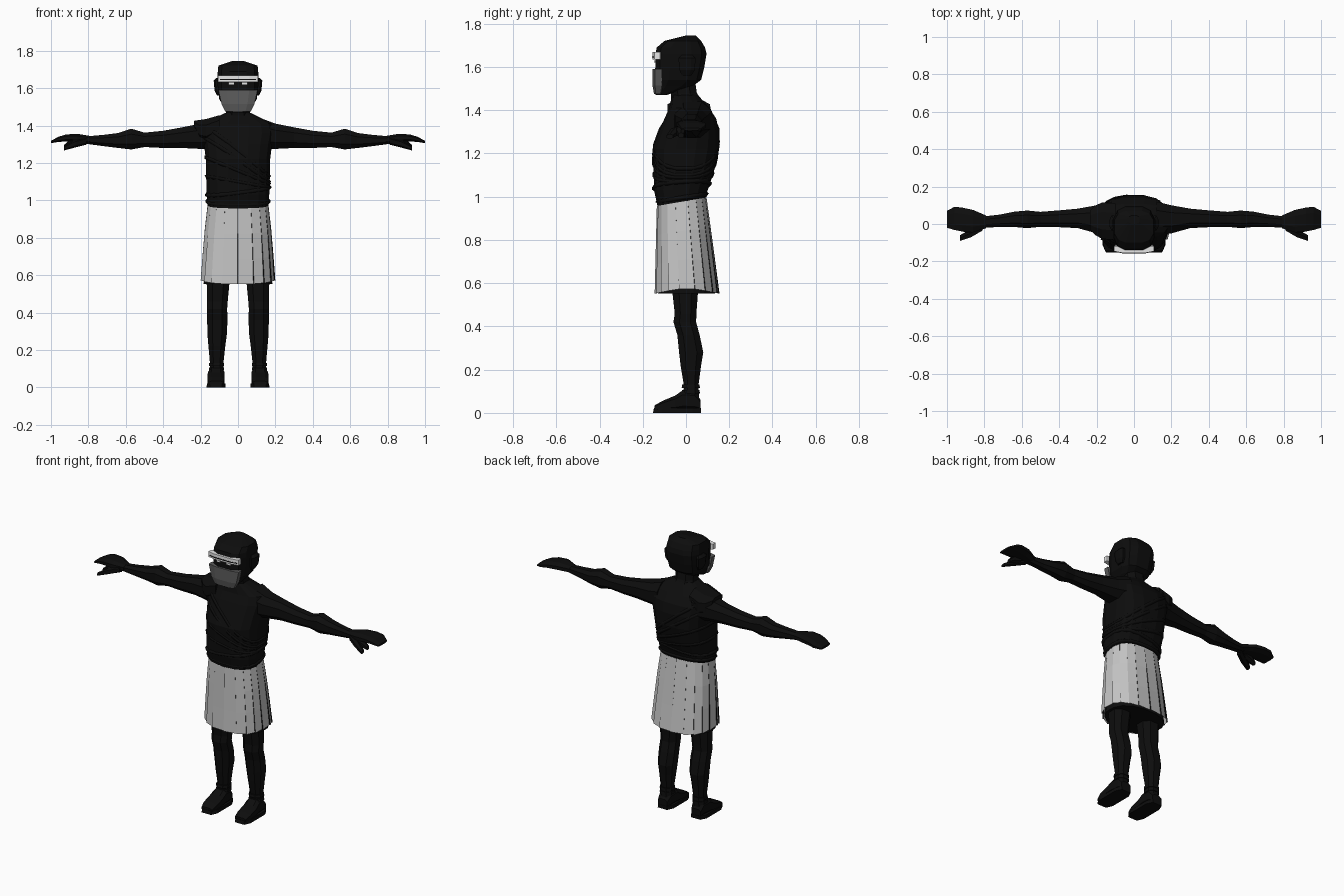
import bpy, bmesh, math

cube = bpy.data.objects.get("Cube")
if cube:
    bpy.data.objects.remove(cube, do_unlink=True)


def material(name, value):
    m = bpy.data.materials.new(name)
    m.use_nodes = True
    col = (value, value, value, 1)
    m.diffuse_color = col
    m.node_tree.nodes["Principled BSDF"].inputs["Base Color"].default_value = col
    return m


BLACK = material("black cloth", 0.004)
GREY = material("mask grey", 0.11)
PALE = material("skirt grey", 0.56)
WHITE = material("band white", 0.8)


def finish(name, bm, mats):
    bmesh.ops.recalc_face_normals(bm, faces=bm.faces)
    mesh = bpy.data.meshes.new(name)
    bm.to_mesh(mesh)
    bm.free()
    for m in mats:
        mesh.materials.append(m)
    ob = bpy.data.objects.new(name, mesh)
    bpy.context.collection.objects.link(ob)
    return ob


def section(n, power):
    # unit rounded-box outline with flats facing the axes
    pts = []
    for i in range(n):
        t = math.tau * (i + 0.5) / n
        c, s = math.cos(t), math.sin(t)
        pts.append([math.copysign(abs(v) ** (2 / power), v) for v in (c, s)])
    big = max(abs(p[0]) for p in pts)
    return [(a / big, b / big) for a, b in pts]


def loft(name, axis, rings, n=8, power=2.4, mat=BLACK, side=1, slope=0):
    # each ring: station on the axis, then low and high bounds across it
    bm = bmesh.new()
    loops = []
    for k, (t, a0, a1, b0, b1) in enumerate(rings):
        loop = []
        for u, v in section(n, power):
            a = (a0 + a1 + u * (a1 - a0)) / 2
            b = (b0 + b1 + v * (b1 - b0)) / 2
            tt = t + (slope * b if k == 0 else 0)
            co = {"x": (tt, a, b), "y": (a, tt, b), "z": (a, b, tt)}[axis]
            loop.append(bm.verts.new((co[0] * side, co[1], co[2])))
        loops.append(loop)
    for low, high in zip(loops, loops[1:]):
        for i in range(n):
            j = (i + 1) % n
            bm.faces.new((low[i], low[j], high[j], high[i]))
    bm.faces.new(loops[0])
    bm.faces.new(loops[-1])
    return finish(name, bm, [mat])


def box(name, lo, hi, mat=BLACK):
    return loft(name, "z", [(z, lo[0], hi[0], lo[1], hi[1]) for z in (lo[2], hi[2])],
                n=4, power=2, mat=mat)


# Head, neck and torso
loft("head", "z", [
    (1.47, -.055, .055, -.14, -.09), (1.51, -.08, .08, -.145, .03),
    (1.54, -.1, .1, -.145, .07), (1.60, -.108, .108, -.142, .085),
    (1.66, -.11, .11, -.142, .095), (1.69, -.108, .108, -.135, .088),
    (1.72, -.105, .105, -.1, .07), (1.745, -.03, .03, 0, .045)], n=12, power=3)
loft("neck", "z", [(1.38, -.09, .09, -.08, .11), (1.43, -.07, .07, -.067, .08),
                   (1.48, -.062, .062, -.07, .05), (1.55, -.062, .062, -.08, .04)])
TORSO = [
    (.98, -.163, .163, -.132, .09), (1.03, -.167, .167, -.148, .1),
    (1.12, -.17, .17, -.15, .13), (1.22, -.172, .172, -.155, .153),
    (1.30, -.182, .182, -.125, .153), (1.36, -.195, .195, -.1, .14),
    (1.41, -.185, .185, -.077, .108), (1.47, -.062, .062, -.065, .055)]
loft("torso", "z", TORSO, n=16, power=2.7, slope=.17)


def torso_bounds(z):
    z = min(max(z, TORSO[0][0]), TORSO[-1][0])
    for p, q in zip(TORSO, TORSO[1:]):
        if z <= q[0]:
            f = (z - p[0]) / (q[0] - p[0])
            return [a + (b - a) * f for a, b in zip(p[1:], q[1:])]


def cloth_fold(name, z0, tilt, pitch=0, thick=.012):
    # faceted roll of cloth that hugs the torso on a tilted loop
    curve = bpy.data.curves.new(name, "CURVE")
    curve.dimensions = "3D"
    curve.bevel_depth = thick
    curve.bevel_resolution = 0
    spline = curve.splines.new("POLY")
    outline = section(20, 2.7)
    spline.points.add(len(outline) - 1)
    spline.use_cyclic_u = True
    for pt, (u, v) in zip(spline.points, outline):
        z = z0 - tilt * u + pitch * v
        x0, x1, y0, y1 = torso_bounds(z)
        pt.co = (u * x1 * .98, (y0 + y1 + v * (y1 - y0) * .96) / 2, z, 1)
    curve.materials.append(BLACK)
    bpy.context.collection.objects.link(bpy.data.objects.new(name, curve))


cloth_fold("waist_roll", .995, 0, .018, .014)
cloth_fold("lower_fold", 1.05, -.02, .01, .014)
cloth_fold("middle_fold", 1.10, .03)
cloth_fold("side_fold", 1.16, .07)
cloth_fold("chest_fold", 1.22, .12)
cloth_fold("sash_edge", 1.27, .14)
loft("shoulder_drape", "x", [(.1, -.085, .11, 1.35, 1.455), (.17, -.08, .115, 1.31, 1.435),
                             (.205, -.06, .10, 1.32, 1.43), (.235, -.03, .07, 1.39, 1.425)],
     side=-1)

# Face details
loft("face_mask", "z", [(1.475, -.068, .068, -.148, -.11), (1.515, -.088, .088, -.155, -.1),
                        (1.59, -.105, .105, -.155, -.1)], power=3.2, mat=GREY)
loft("headband", "z", [(1.634, -.106, .106, -.155, -.11), (1.668, -.106, .106, -.155, -.11)],
     power=3.2, mat=WHITE)
loft("headband_groove", "z", [(1.644, -.096, .096, -.158, -.12),
                              (1.649, -.096, .096, -.158, -.12)], power=3.2)
for side, label in ((1, "left"), (-1, "right")):
    x = side * .036
    box(label + "_eye", (x - .014, -.147, 1.62), (x + .014, -.14, 1.629), WHITE)

    # Ears
    loft(label + "_ear", "z", [(1.56, .095, .112, -.02, .025), (1.585, .095, .125, -.03, .04),
                               (1.64, .095, .13, -.035, .045), (1.655, .095, .115, -.02, .03)],
         side=side)

    # Arm, hand and thumb
    loft(label + "_arm", "x", [
        (.12, -.06, .12, 1.27, 1.44), (.2, -.05, .1, 1.275, 1.41),
        (.3, -.022, .082, 1.28, 1.39), (.4, -.017, .073, 1.28, 1.372),
        (.5, -.015, .065, 1.285, 1.362), (.57, -.022, .072, 1.272, 1.383),
        (.64, -.016, .066, 1.28, 1.36), (.72, -.016, .05, 1.29, 1.35),
        (.81, -.02, .04, 1.302, 1.342)], side=side)
    loft(label + "_hand", "x", [
        (.79, -.022, .045, 1.304, 1.344), (.86, -.045, .075, 1.312, 1.356),
        (.92, -.04, .088, 1.315, 1.352), (.96, -.032, .092, 1.312, 1.34),
        (1.0, -.02, .07, 1.306, 1.318)], side=side)
    loft(label + "_thumb", "x", [
        (.81, -.035, .01, 1.3, 1.335), (.87, -.07, -.025, 1.285, 1.32),
        (.93, -.09, -.06, 1.268, 1.288)], n=6, side=side)
    loft(label + "_curled_finger", "x", [
        (.85, -.045, 0, 1.3, 1.33), (.9, -.045, -.005, 1.285, 1.32),
        (.93, -.035, -.01, 1.272, 1.295)], n=6, side=side)

    # Leg, ankle wraps and foot
    loft(label + "_leg", "z", [
        (.05, .08, .15, -.012, .06), (.13, .078, .15, -.01, .058),
        (.22, .068, .158, -.025, .07), (.28, .06, .163, -.032, .08),
        (.36, .056, .165, -.04, .063), (.42, .058, .165, -.058, .047),
        (.46, .055, .166, -.052, .048), (.62, .04, .168, -.07, .06),
        (.85, .02, .16, -.09, .07)], side=side)
    for z in (.1, .125):
        loft(label + "_ankle_wrap", "z", [(z - .011, .074, .156, -.02, .064),
                                          (z + .006, .074, .154, -.018, .063)], side=side)
    loft(label + "_sole", "z", [(0, .066, .168, -.153, .07), (.022, .068, .166, -.148, .07)],
         power=4, side=side)
    loft(label + "_foot", "y", [
        (-.145, .08, .155, .01, .035), (-.11, .073, .164, .01, .055),
        (-.05, .073, .164, .01, .08), (-.015, .073, .16, .01, .105),
        (.04, .075, .155, .01, .1), (.068, .085, .15, .01, .06)], power=3, side=side)

# Pleated skirt: each panel overlaps the next with a narrow dark step
PLEATS = 18
bm = bmesh.new()


def skirt_point(t, level, inset):
    c, s = math.cos(t), math.sin(t)
    u, v = [math.copysign(abs(w) ** .8, w) * inset for w in (c, s)]
    f = level / 3
    x = u * (.164 + .038 * f ** .8)
    y = -.02 + .025 * f + v * (.115 + .035 * f)
    top, hem = .98 + .17 * y, .577 - .025 * abs(s)
    return bm.verts.new((x, y, top + (hem - top) * f))


columns = []
for i in range(PLEATS):
    for k, inset in ((0, 1.0), (.99, .965)):
        t = math.tau * (i + k + .5) / PLEATS
        columns.append([skirt_point(t, lv, 1 - (1 - inset) * lv / 3) for lv in range(4)])
for i, left in enumerate(columns):
    right = columns[(i + 1) % len(columns)]
    for lv in range(3):
        face = bm.faces.new((left[lv], right[lv], right[lv + 1], left[lv + 1]))
        face.material_index = i % 2
finish("pleated_skirt", bm, [PALE, BLACK])

# Dark lining that closes the underside of the skirt
loft("skirt_lining", "z", [(.552, -.184, .184, -.13, .135), (.75, -.165, .165, -.12, .112),
                           (.93, -.145, .145, -.115, .075)], n=16, power=2.3)
